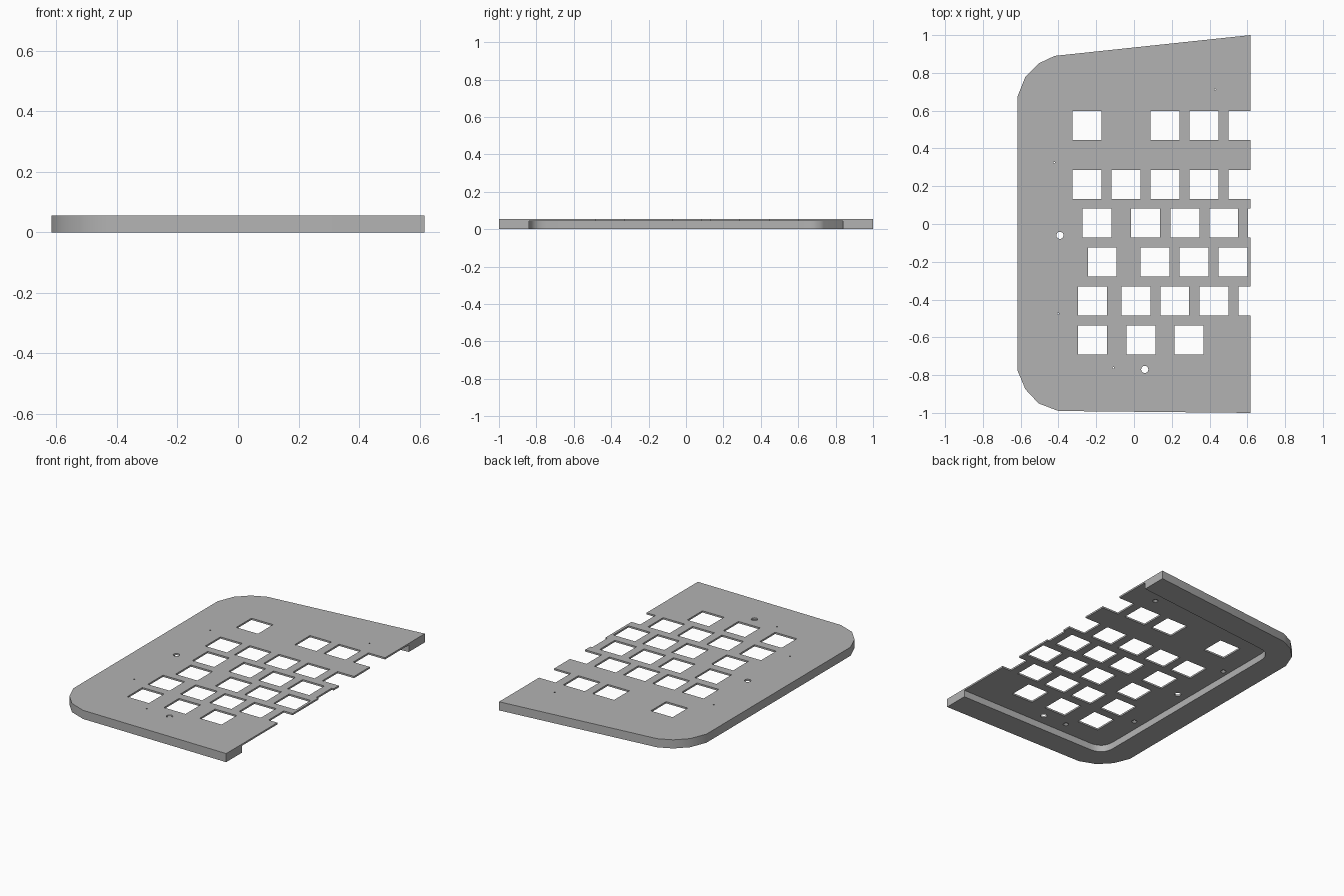
import bpy
import bmesh
from mathutils import Matrix, Vector

cube = bpy.data.objects.get("Cube")
if cube:
    bpy.data.objects.remove(cube, do_unlink=True)

HEIGHT = 0.055       # full case height
PLATE_Z = 0.044      # underside of the thin key plate
END_X = 0.617        # open end of the case
KEY = 0.153          # key opening size
SCREW_R = 0.019

grey = bpy.data.materials.new("case grey")
grey.use_nodes = True
colour = (0.45, 0.45, 0.45, 1)
grey.diffuse_color = colour
grey.node_tree.nodes["Principled BSDF"].inputs["Base Color"].default_value = colour


def finish(name, bm):
    bmesh.ops.recalc_face_normals(bm, faces=bm.faces)
    mesh = bpy.data.meshes.new(name)
    bm.to_mesh(mesh)
    bm.free()
    obj = bpy.data.objects.new(name, mesh)
    obj.data.materials.append(grey)
    bpy.context.collection.objects.link(obj)
    return obj


def prism(name, outline, bottom, top):
    bm = bmesh.new()
    face = bm.faces.new([bm.verts.new((x, y, bottom)) for x, y in outline])
    made = bmesh.ops.extrude_face_region(bm, geom=[face])["geom"]
    moved = [v for v in made if isinstance(v, bmesh.types.BMVert)]
    bmesh.ops.translate(bm, verts=moved, vec=(0, 0, top - bottom))
    return finish(name, bm)


def rounded(before, corner, after, radius, steps=6):
    """Quadratic arc replacing a sharp corner."""
    c = Vector(corner)
    a = c + (Vector(before) - c).normalized() * radius
    b = c + (Vector(after) - c).normalized() * radius
    ts = [i / steps for i in range(steps + 1)]
    return [tuple(a * (1 - t) ** 2 + c * 2 * t * (1 - t) + b * t * t) for t in ts]


def cut(body, cutter):
    cutter.hide_render = True
    mod = body.modifiers.new("cut", "BOOLEAN")
    mod.operation = "DIFFERENCE"
    mod.solver = "EXACT"
    mod.object = cutter
    bpy.context.view_layer.objects.active = body
    bpy.ops.object.modifier_apply(modifier=mod.name)
    bpy.data.objects.remove(cutter, do_unlink=True)


# Case body with broad faceted corners on the closed end
case = prism("keyboard_case_half", [
    (END_X, 1), (-0.42, 0.89), (-0.505, 0.85), (-0.575, 0.78), (-END_X, 0.675),
    (-END_X, -0.775), (-0.575, -0.875), (-0.505, -0.95), (-0.4, -0.99),
    (END_X, -1)], 0, HEIGHT)

# Hollow underside, running out through the open end
back, back_left = (0.72, 0.85), (-0.46, 0.725)
front, front_left = (0.72, -0.84), (-0.46, -0.84)
outline = [back]
outline += rounded(back, back_left, front_left, 0.1)
outline += rounded(back_left, front_left, front, 0.1)
outline += [front]
cut(case, prism("cavity_cutter", outline, -0.05, PLATE_Z))

# Key openings: row centre y, then opening centres along x
rows = [
    (0.522, (-0.248, 0.164, 0.37, 0.577)),
    (0.21, (-0.248, -0.042, 0.164, 0.37, 0.577)),
    (0.005, (-0.195, 0.061, 0.27, 0.475, 0.68)),
    (-0.202, (-0.168, 0.112, 0.318, 0.524)),
    (-0.408, (-0.22, 0.01, 0.216, 0.424, 0.631)),
    (-0.615, (-0.22, 0.038, 0.292)),
]
bm = bmesh.new()
for y, centres in rows:
    for x in centres:
        place = Matrix.Translation((x, y, HEIGHT)) @ Matrix.Diagonal((KEY, KEY, 0.08, 1))
        bmesh.ops.create_cube(bm, size=1, matrix=place)

# Two through holes for screws
for x, y in [(-0.392, -0.06), (0.057, -0.77)]:
    bmesh.ops.create_cone(bm, cap_ends=True, segments=20, radius1=SCREW_R,
                          radius2=SCREW_R, depth=0.08,
                          matrix=Matrix.Translation((x, y, HEIGHT)))

# Four tapered pin holes under the plate
taper = HEIGHT - PLATE_Z + 0.002
for x, y in [(-0.423, 0.325), (-0.4, -0.474), (-0.109, -0.762), (0.429, 0.71)]:
    bmesh.ops.create_cone(bm, cap_ends=True, segments=16, radius1=0.018,
                          radius2=0.003, depth=taper,
                          matrix=Matrix.Translation((x, y, (HEIGHT + PLATE_Z) / 2)))
cut(case, finish("opening_cutter", bm))

# Smooth rounded corners, crisp edges
bpy.ops.object.select_all(action="DESELECT")
case.select_set(True)
bpy.context.view_layer.objects.active = case
bpy.ops.object.shade_smooth_by_angle(angle=0.55)
